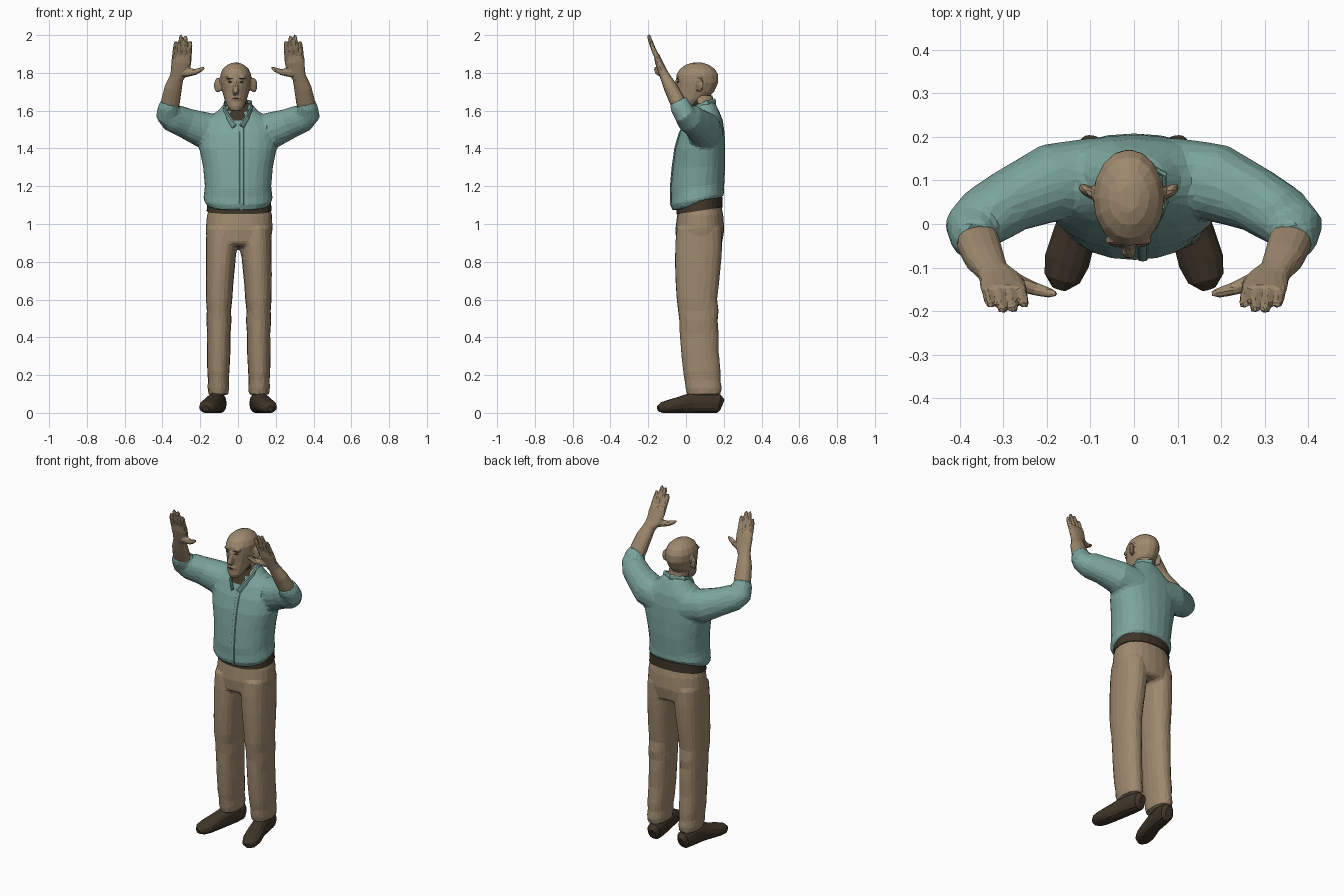
import bpy, bmesh, math
from mathutils import Vector, Matrix


def material(name, rgb):
    m = bpy.data.materials.new(name)
    m.diffuse_color = (*rgb, 1)
    return m


TAN = material("tan", (0.34, 0.25, 0.155))
TEAL = material("teal cloth", (0.20, 0.375, 0.335))
DARK = material("dark brown", (0.05, 0.035, 0.022))


def loft(bm, pts, ref=None, n=16, e=0.9, floor=None):
    """Closed loft through (x, y, z, a, b[, slope]); horizontal rings unless ref is given."""
    rings = []
    for i, p in enumerate(pts):
        c = Vector(p[:3])
        if ref is None:
            u, v = Vector((1, 0, 0)), Vector((0, 1, p[5] if len(p) > 5 else 0))
        else:
            t = Vector(pts[min(i + 1, len(pts) - 1)][:3]) - Vector(pts[max(i - 1, 0)][:3])
            t.normalize()
            u = (Vector(ref) - t * t.dot(Vector(ref))).normalized()
            v = t.cross(u)
        ring = []
        for k in range(n):
            ang = 2 * math.pi * k / n
            cs, sn = math.cos(ang), math.sin(ang)
            co = c + u * p[3] * math.copysign(abs(cs) ** e, cs) + v * p[4] * math.copysign(abs(sn) ** e, sn)
            if floor is not None:
                co.z = max(co.z, floor)
            ring.append(bm.verts.new(co))
        rings.append(ring)
    for r0, r1 in zip(rings, rings[1:]):
        for k in range(n):
            bm.faces.new((r0[k], r0[(k + 1) % n], r1[(k + 1) % n], r1[k]))
    bm.faces.new(rings[0][::-1])
    bm.faces.new(rings[-1])


def blob(bm, c, size, rot=0, sub=2):
    m = Matrix.Translation(c) @ Matrix.Rotation(rot, 4, 'Z') @ Matrix.Diagonal((*size, 1))
    bmesh.ops.create_icosphere(bm, subdivisions=sub, radius=1, matrix=m)


def flip(pts, s):
    return [(p[0] * s, *p[1:]) for p in pts]


def bake(ob):
    dg = bpy.context.evaluated_depsgraph_get()
    me = bpy.data.meshes.new_from_object(ob.evaluated_get(dg))
    ob.modifiers.clear()
    ob.data = me


def finish(name, bm, mats, voxel=None, target=800, smooth=4):
    """Make the object; with voxel set, fuse the parts and reduce to low-poly facets."""
    bmesh.ops.recalc_face_normals(bm, faces=bm.faces)
    me = bpy.data.meshes.new(name)
    bm.to_mesh(me)
    bm.free()
    ob = bpy.data.objects.new(name, me)
    bpy.context.collection.objects.link(ob)
    if voxel:
        r = ob.modifiers.new("fuse", 'REMESH')
        r.mode, r.voxel_size = 'VOXEL', voxel
        s = ob.modifiers.new("soften", 'SMOOTH')
        s.factor, s.iterations = 0.5, smooth
        bake(ob)
        d = ob.modifiers.new("facets", 'DECIMATE')
        d.ratio = min(1, target / (2 * max(1, len(ob.data.polygons))))
        bake(ob)
    ob.data.materials.clear()
    for m in mats:
        ob.data.materials.append(m)
    for f in ob.data.polygons:
        f.use_smooth = False
        f.material_index = 0
    return ob


# Shirt: torso and rolled sleeves fused, open neck coloured dark
bm = bmesh.new()
loft(bm, [(0, .055, 1.10, .165, .125, .25), (0, .06, 1.13, .185, .143, .2), (0, .06, 1.16, .18, .14, .15),
          (0, .06, 1.2, .176, .143, .1), (0, .068, 1.3, .185, .14), (0, .075, 1.4, .205, .133),
          (0, .085, 1.48, .205, .12), (0, .095, 1.55, .17, .1), (0, .1, 1.6, .105, .075),
          (0, .1, 1.64, .07, .055)], n=24)
for s in (-1, 1):
    loft(bm, flip([(.08, .11, 1.48, .09, .09), (.19, .095, 1.5, .09, .095), (.28, .055, 1.535, .075, .08),
                   (.345, .015, 1.562, .07, .076), (.368, -.008, 1.585, .058, .07),
                   (.367, -.028, 1.62, .056, .056), (.36, -.042, 1.65, .05, .045)], s), ref=(0, 1, 0))
shirt = finish("shirt", bm, [TEAL, DARK], voxel=.011, target=1500)
for f in shirt.data.polygons:
    c = f.center
    if c.z > 1.51 and c.y < .07 and abs(c.x) < (c.z - 1.5) * .55:
        f.material_index = 1

# Collar and front placket
bm = bmesh.new()
half = [(.02, -.025, 1.515), (.05, .0, 1.56), (.072, .05, 1.605), (.068, .115, 1.635)]
path = flip(half, -1) + [(0, .152, 1.645)] + half[::-1]
loft(bm, [(*p, .02, .007) for p in path], ref=(0, 0, 1), n=8)
finish("collar", bm, [TEAL])
bm = bmesh.new()
loft(bm, [(.02, y, z, .012, .006) for y, z in ((-.066, 1.075), (-.08, 1.11), (-.08, 1.19), (-.07, 1.3),
                                              (-.056, 1.4), (-.033, 1.48), (-.008, 1.53))], ref=(1, 0, 0), n=8)
finish("placket", bm, [TEAL])

# Head with nose, ears and jaw
X = -.012
bm = bmesh.new()
loft(bm, [(X, -.017, 1.597, .026, .028), (X, -.003, 1.622, .045, .05), (X, .03, 1.66, .06, .082),
          (X, .05, 1.7, .071, .1), (X, .06, 1.75, .081, .112), (X, .06, 1.79, .082, .111),
          (X, .06, 1.82, .07, .094), (X, .06, 1.842, .046, .064), (X, .06, 1.854, .02, .03)], e=1)
loft(bm, [(X, -.04, 1.765, .009, .012), (X, -.06, 1.72, .014, .018),
          (X, -.064, 1.703, .018, .02), (X, -.045, 1.69, .014, .012)], ref=(1, 0, 0), n=8)
blob(bm, (X, -.045, 1.665), (.026, .013, .014))
blob(bm, (X, -.032, 1.615), (.025, .018, .018))
for s in (-1, 1):
    blob(bm, (X + s * .094, .075, 1.735), (.026, .013, .042), rot=s * .6)
    blob(bm, (X + s * .032, -.038, 1.775), (.026, .012, .01))
finish("head", bm, [TAN], voxel=.007, target=900, smooth=2)

# Neck, dark at the open collar
bm = bmesh.new()
loft(bm, [(0, .1, 1.52, .062, .06), (0, .095, 1.6, .058, .06), (X, .08, 1.68, .058, .06)], e=1)
neck = finish("neck", bm, [TAN, DARK])
for f in neck.data.polygons:
    if f.normal.y < -.3:
        f.material_index = 1

# Eyes, brows and mouth as thin plates
bm = bmesh.new()
for s in (-1, 1):
    blob(bm, (X + s * .031, -.043, 1.752), (.013, .007, .005), rot=s * .25, sub=1)
    blob(bm, (X + s * .032, -.047, 1.771), (.019, .006, .003), rot=s * .25, sub=1)
blob(bm, (X, -.056, 1.664), (.02, .006, .003), sub=1)
finish("eyes_brows_mouth", bm, [DARK])

# Forearms with open hands
for s, side in ((-1, "right"), (1, "left")):
    bm = bmesh.new()
    loft(bm, flip([(.365, -.01, 1.58, .04, .04), (.357, -.045, 1.65, .05, .042), (.343, -.08, 1.72, .046, .037),
                   (.325, -.108, 1.775, .037, .028), (.308, -.125, 1.81, .048, .024),
                   (.3, -.145, 1.86, .054, .02), (.298, -.155, 1.893, .05, .015)], s), ref=(1, 0, 0))
    for bx, tx, tz in ((.26, .252, 1.965), (.285, .277, 1.995), (.311, .302, 2.0), (.337, .33, 1.965)):
        ty = -.155 - (tz - 1.88) * .36
        loft(bm, flip([(bx, -.148, 1.87, .014, .014), ((bx + tx) / 2, (ty - .15) / 2 - .002, (tz + 1.87) / 2, .013, .013),
                       (tx, ty + .003, tz - .012, .011, .011), (tx, ty, tz + .003, .006, .006)], s), ref=(1, 0, 0), n=8)
    loft(bm, flip([(.31, -.12, 1.80, .025, .02), (.265, -.135, 1.803, .024, .019), (.225, -.15, 1.805, .016, .015),
                   (.195, -.158, 1.818, .012, .012), (.178, -.16, 1.828, .006, .007)], s), ref=(0, 0, 1), n=8)
    finish(side + "_forearm_and_hand", bm, [TAN], voxel=.005, target=800, smooth=2)

# Trousers: hips and two legs with slight folds at knee and hem
bm = bmesh.new()
loft(bm, [(.008, .075, 1.11, .155, .11), (.008, .075, 1.05, .172, .122), (.006, .073, .97, .178, .13),
          (.004, .07, .9, .165, .122), (.004, .07, .885, .12, .1)], n=24)
for s in (-1, 1):
    leg = [(.09, .07, .98, .082, .12), (.092, .067, .88, .082, .125), (.097, .063, .78, .078, .122),
           (.102, .06, .68, .073, .115), (.104, .058, .6, .07, .108), (.105, .066, .54, .064, .108),
           (.105, .066, .49, .067, .102), (.105, .07, .42, .062, .104), (.106, .074, .32, .062, .1),
           (.108, .084, .22, .059, .1), (.108, .088, .17, .055, .095), (.108, .093, .135, .058, .097),
           (.107, .095, .095, .054, .09)]
    loft(bm, [(p[0] * s + .004, *p[1:]) for p in leg], n=20)
finish("trousers", bm, [TAN], voxel=.011, target=1400)

# Belt
bm = bmesh.new()
loft(bm, [(.006, .072, 1.07, .172, .122, .15), (.006, .072, 1.125, .168, .12, .15)], n=24)
finish("belt", bm, [DARK])

# Shoes, toes turned out
for s, side in ((-1, "right"), (1, "left")):
    bm = bmesh.new()
    loft(bm, flip([(.098, .19, .04, .022, .034), (.1, .172, .048, .04, .052), (.108, .11, .055, .045, .06),
                   (.122, .03, .052, .045, .056), (.138, -.03, .042, .05, .045), (.154, -.085, .034, .052, .037),
                   (.165, -.125, .028, .042, .03), (.172, -.147, .022, .018, .016)], s),
         ref=(1, 0, 0), n=14, floor=0.0)
    finish(side + "_shoe", bm, [DARK])
